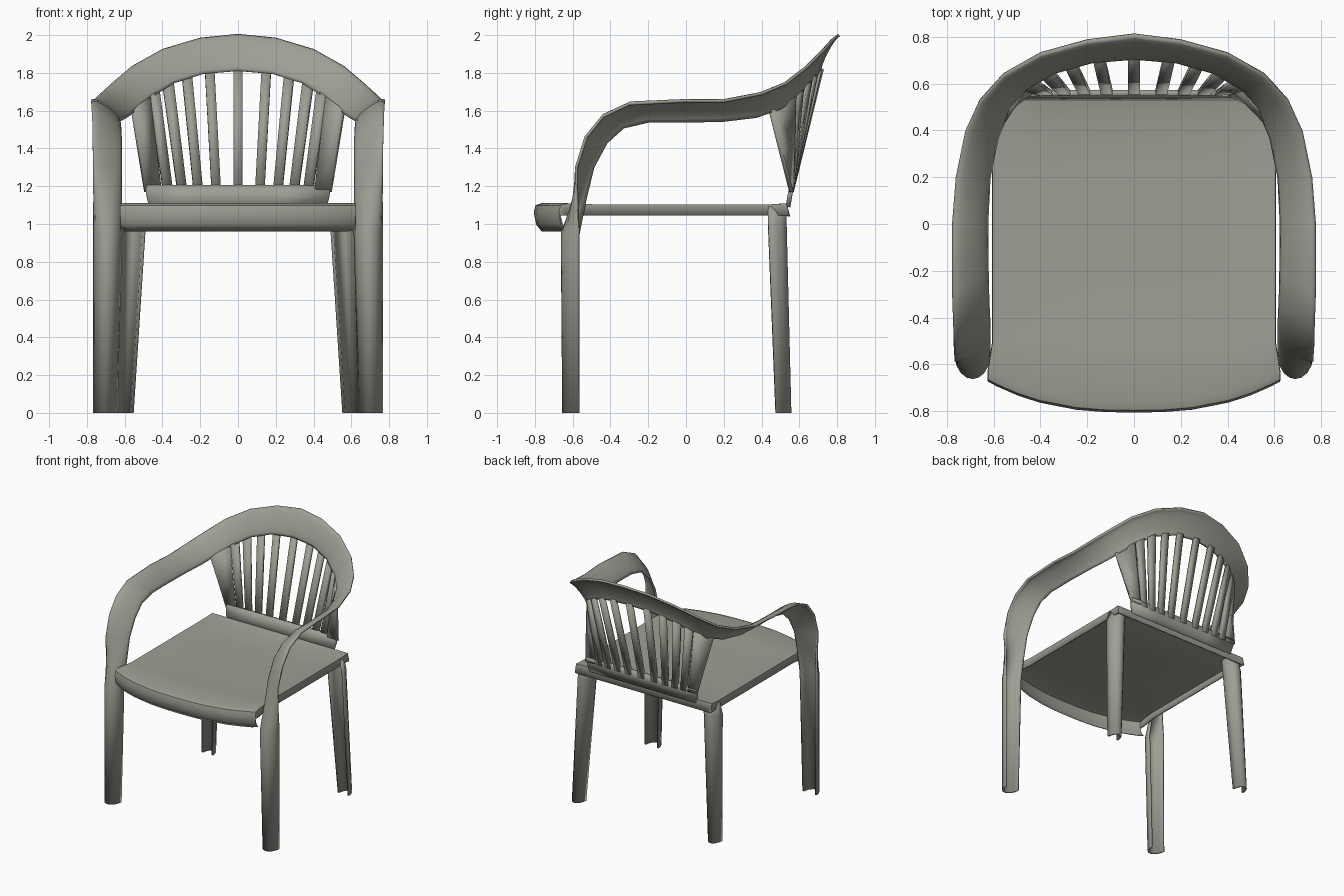
import bpy, math
from mathutils import Vector

cube = bpy.data.objects.get("Cube")
if cube:
    bpy.data.objects.remove(cube)

plastic = bpy.data.materials.new("warm grey plastic")
plastic.use_nodes = True
colour = (0.35, 0.345, 0.30, 1)
plastic.diffuse_color = colour
plastic.node_tree.nodes["Principled BSDF"].inputs["Base Color"].default_value = colour


def add_sheet(name, rows, thickness, mirror=False, angle=40):
    """Skin a grid of points, then give it thickness."""
    n = len(rows[0])
    faces = [(r * n + c, r * n + c + 1, (r + 1) * n + c + 1, (r + 1) * n + c)
             for r in range(len(rows) - 1) for c in range(n - 1)]
    mesh = bpy.data.meshes.new(name)
    mesh.from_pydata([p for row in rows for p in row], [], faces)
    mesh.materials.append(plastic)
    obj = bpy.data.objects.new(name, mesh)
    bpy.context.collection.objects.link(obj)
    bpy.ops.object.select_all(action='DESELECT')
    obj.select_set(True)
    bpy.context.view_layer.objects.active = obj
    bpy.ops.object.shade_smooth_by_angle(angle=math.radians(angle))
    if mirror:
        obj.modifiers.new("Mirror", 'MIRROR')
    solid = obj.modifiers.new("Thickness", 'SOLIDIFY')
    solid.thickness = thickness
    solid.offset = 0
    return obj


def channel(outer, inner, bulge, steps=8):
    """Bowed cross-section from the outer edge to the inner edge."""
    o, i, b = Vector(outer), Vector(inner), Vector(bulge)
    p, q = o.lerp(i, 0.12) + b, o.lerp(i, 0.88) + b
    section = []
    for k in range(steps + 1):
        t = k / steps
        s = 1 - t
        section.append(o * s**3 + p * 3 * s * s * t + q * 3 * s * t * t + i * t**3)
    return section


# Front legs, arms and back rail in one continuous channel
leg_stations = [
    ((.76, -.565, 0), (.645, -.565, 0), (0, -.11, 0)),
    ((.76, -.565, .95), (.62, -.565, .95), (0, -.12, 0)),
    ((.76, -.575, 1.13), (.62, -.53, 1.13), (0, -.05, 0)),
    ((.765, -.58, 1.3), (.62, -.49, 1.3), (0, -.02, 0)),
    ((.77, -.53, 1.46), (.62, -.42, 1.43), (0, -.015, .015)),
    ((.772, -.44, 1.57), (.625, -.33, 1.51), (0, -.01, .03)),
]
arm_edges = [
    ((.775, -.3, 1.635), (.628, -.2, 1.54)),
    ((.775, 0, 1.65), (.63, 0, 1.54)),
    ((.76, .2, 1.65), (.62, .2, 1.545)),
    ((.72, .4, 1.69), (.585, .37, 1.565)),
    ((.66, .53, 1.745), (.53, .5, 1.61)),
    ((.56, .64, 1.83), (.46, .58, 1.67)),
    ((.4, .73, 1.92), (.34, .65, 1.745)),
    ((.2, .785, 1.98), (.18, .695, 1.795)),
    ((0, .81, 2), (0, .71, 1.81)),
]
rail = [channel(*s) for s in leg_stations]
for k, (outer, inner) in enumerate(arm_edges):
    fade = k / (len(arm_edges) - 1)
    rail.append(channel(outer, inner, (0, -.02 * fade, .04 - .03 * fade)))
add_sheet("arm_rail_and_front_legs", rail, 0.016, mirror=True)

# Rear legs, open towards the front
add_sheet("rear_legs", [
    channel((.65, .475, 0), (.56, .475, 0), (0, .1, 0)),
    channel((.625, .435, 1.0), (.495, .435, 1.0), (0, .12, 0)),
    channel((.6, .435, 1.09), (.485, .435, 1.09), (0, .12, 0)),
], 0.016, mirror=True)

# Seat with side skirts, shallow dish and a rolled bowed front lip
columns = [-1, -1, -.94, -.8, -.65, -.4, -.2, 0, .2, .4, .65, .8, .94, 1, 1]
lip = [(.04, .965), (.012, 1.0), (0, 1.06), (.008, 1.095), (.04, 1.105)]
body = [(-.5, 1.1), (-.2, 1.1), (.2, 1.1), (.45, 1.1), (.53, 1.105), (.545, 1.04)]


def seat_row(y, z, front):
    row = []
    for k, u in enumerate(columns):
        half = .62 if front else .6
        yy = y - .67 - .13 * (1 - abs(u)**2.6) if front else y
        dish = 0 if front or y > .5 else .015 * (1 - u**4)
        edge = k in (0, len(columns) - 1)
        row.append((u * half, yy, min(z, 1.045) if edge else z - dish))
    return row


seat_rows = [seat_row(y, z, True) for y, z in lip] + [seat_row(y, z, False) for y, z in body]
add_sheet("seat", seat_rows, 0.012, angle=50)

# Lower band of the backrest
band = [[(x * w, y, z) for x in (-1, -.5, 0, .5, 1)]
        for w, y, z in ((.47, .54, 1.09), (.485, .55, 1.15), (.49, .56, 1.205))]
add_sheet("backrest_band", band, 0.025)


def rail_edge(x):
    """Point on the inner edge of the back rail at a given x."""
    inner = [e[1] for e in arm_edges[3:]]
    for a, b in zip(inner, inner[1:]):
        if b[0] <= abs(x) <= a[0]:
            t = (a[0] - abs(x)) / (a[0] - b[0])
            p = Vector(a).lerp(Vector(b), t)
            return Vector((x, p.y + .01, p.z + .015))


# Fanned slats, the outermost ones wider
slats = [(0, 0, .05), (.115, .15, .05), (.21, .27, .05), (.295, .37, .05),
         (.37, .445, .05), (.45, .515, .085)]
for index, (low, high, width) in enumerate(slats):
    for side in ((1,) if low == 0 else (1, -1)):
        rows = []
        foot = [Vector((side * low + d * width / 2, .558, 1.17)) for d in (-1, 1)]
        head = [rail_edge(side * high + d * width / 2) for d in (-1, 1)]
        for t in (0, .5, 1):
            rows.append([f.lerp(h, t) for f, h in zip(foot, head)])
        add_sheet(f"back_slat_{index}_{'left' if side > 0 else 'right'}", rows, 0.025)
